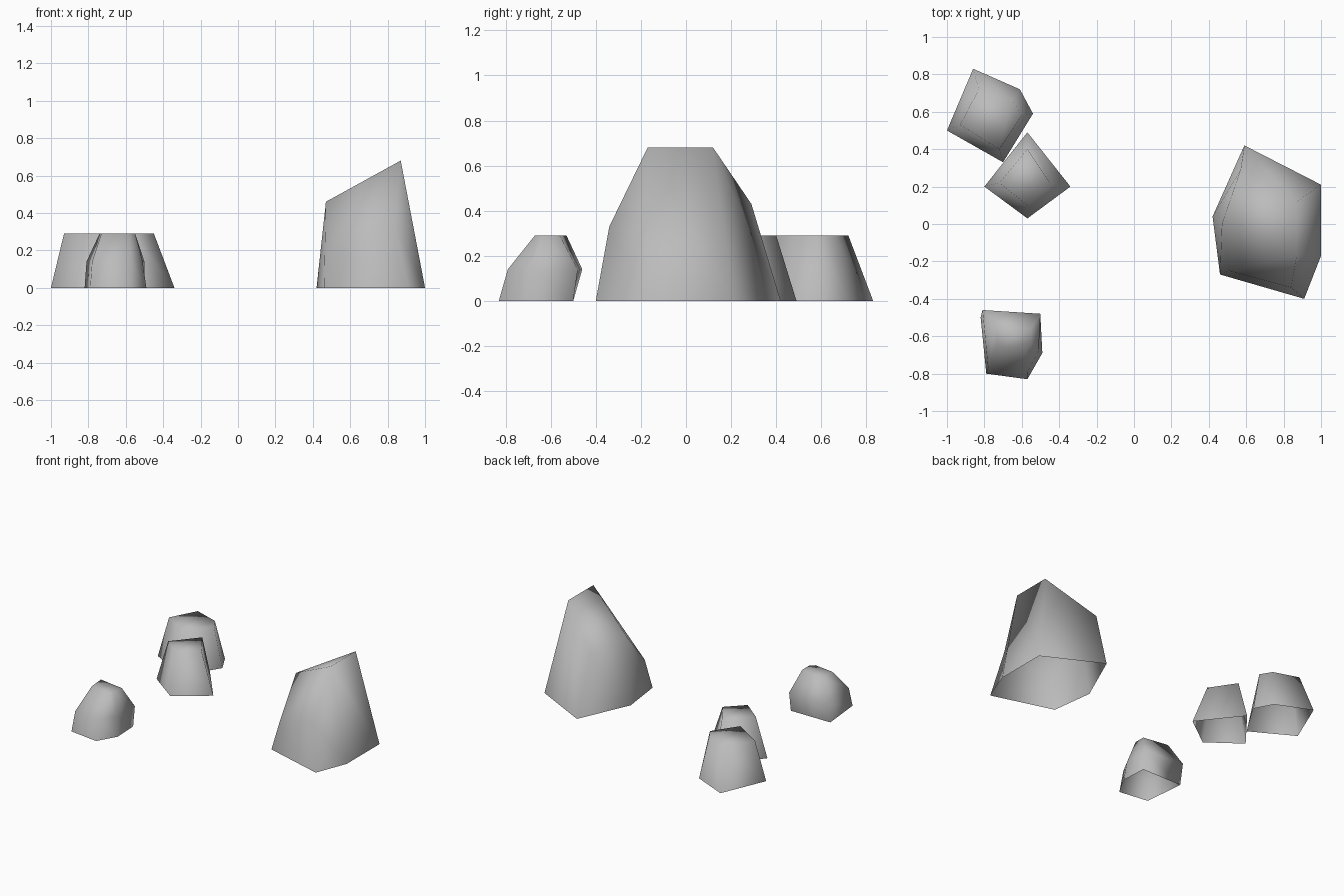
import bpy
import bmesh

# Remove the default cube only
default_cube = bpy.data.objects.get("Cube")
if default_cube:
    bpy.data.objects.remove(default_cube, do_unlink=True)

# Plain stone colour shared by every rock
stone = bpy.data.materials.new("grey_stone")
stone.use_nodes = True
stone_colour = (0.5, 0.5, 0.5, 1)
stone.diffuse_color = stone_colour
shader = next(n for n in stone.node_tree.nodes if n.type == "BSDF_PRINCIPLED")
shader.inputs["Base Color"].default_value = stone_colour
shader.inputs["Roughness"].default_value = 0.9


def at_height(outline, z):
    """Lift a flat outline to one height."""
    return [(x, y, z) for x, y in outline]


def add_rock(name, rings, crown_faces):
    """Loft a hollow rock through its rings and close the crown."""
    bm = bmesh.new()
    loops = [[bm.verts.new(point) for point in ring] for ring in rings]
    for lower, upper in zip(loops, loops[1:]):
        count = len(lower)
        for i in range(count):
            j = (i + 1) % count
            bm.faces.new((lower[i], lower[j], upper[j], upper[i]))
    for corners in crown_faces:
        bm.faces.new([loops[-1][i] for i in corners])
    bmesh.ops.recalc_face_normals(bm, faces=bm.faces)
    # The open underside can confuse the outward test, so make the crown face up
    bm.faces.ensure_lookup_table()
    if bm.faces[-1].normal.z < 0:
        bmesh.ops.reverse_faces(bm, faces=bm.faces)
    for face in bm.faces:
        face.smooth = True
    mesh = bpy.data.meshes.new(name)
    bm.to_mesh(mesh)
    bm.free()
    mesh.materials.append(stone)
    rock = bpy.data.objects.new(name, mesh)
    bpy.context.collection.objects.link(rock)
    return rock


# Large rock with a slanted crown and a low front shoulder
large_base = [(.59, .42), (1, .21), (1, -.17), (.91, -.4), (.46, -.27), (.42, .04)]
large_crown = [(.57, .29, .43), (.87, .12, .68), (.87, -.17, .68),
               (.84, -.34, .33), (.51, -.25, .2), (.47, 0, .46)]
add_rock("large_rock", [at_height(large_base, 0), large_crown],
         [(2, 3, 4, 5), (0, 1, 5), (1, 2, 5)])

# Back rock, five sided with a level top
back_base = [(-1, .5), (-.86, .83), (-.61, .72), (-.54, .59), (-.7, .33)]
back_top = [(-.93, .53), (-.83, .72), (-.65, .66), (-.6, .58), (-.72, .4)]
add_rock("back_rock", [at_height(back_base, 0), at_height(back_top, .29)],
         [range(len(back_top))])

# Middle rock, four sided with a level top
middle_base = [(-.57, .49), (-.34, .2), (-.57, .03), (-.8, .2)]
middle_top = [(-.57, .4), (-.45, .22), (-.57, .1), (-.72, .22)]
add_rock("middle_rock", [at_height(middle_base, 0), at_height(middle_top, .29)],
         [range(len(middle_top))])

# Front rock, with a waist ring below a small top
front_base = [(-.82, -.5), (-.5, -.5), (-.49, -.69), (-.57, -.83), (-.79, -.8)]
front_waist = [(-.81, -.46), (-.5, -.48), (-.51, -.68), (-.57, -.79), (-.78, -.77)]
front_top = [(-.74, -.53), (-.55, -.56), (-.55, -.64), (-.58, -.67), (-.73, -.65)]
add_rock("front_rock",
         [at_height(front_base, 0), at_height(front_waist, .14), at_height(front_top, .29)],
         [range(len(front_top))])
